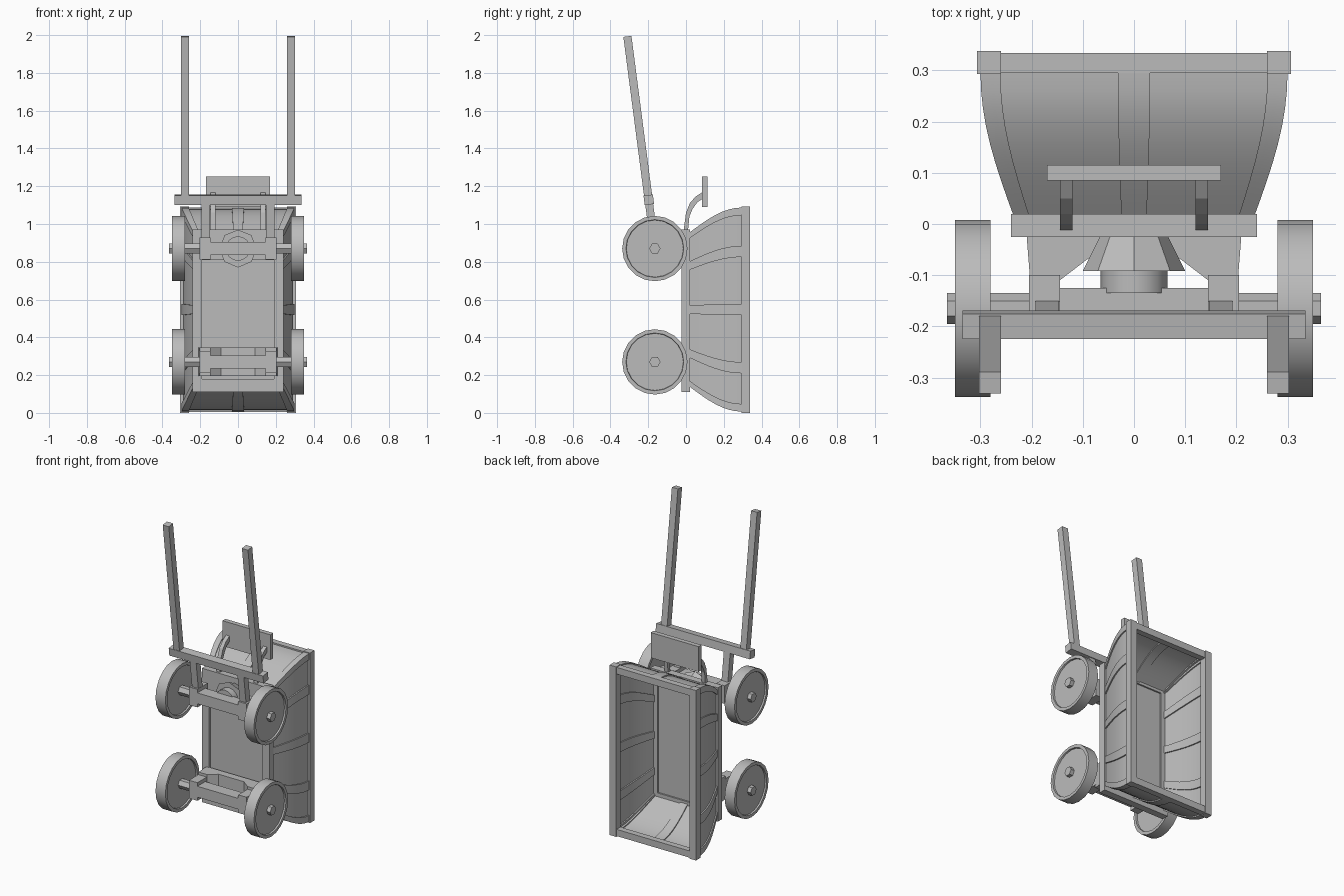
import bpy, bmesh
from math import sin, pi, atan
from mathutils import Matrix, Vector

if "Cube" in bpy.data.objects:
    bpy.data.objects.remove(bpy.data.objects["Cube"])

grey = bpy.data.materials.new("plain_grey")
grey.use_nodes = True
grey.diffuse_color = (0.5, 0.5, 0.5, 1)
grey.node_tree.nodes["Principled BSDF"].inputs["Base Color"].default_value = (0.5, 0.5, 0.5, 1)

MID = 0.547          # middle of the body along its length
AXLE_Y = -0.165
FRONT, REAR = 0.87, 0.27


def finish(name, bm, smooth=False):
    bmesh.ops.recalc_face_normals(bm, faces=bm.faces)
    mesh = bpy.data.meshes.new(name)
    bm.to_mesh(mesh)
    bm.free()
    mesh.materials.append(grey)
    ob = bpy.data.objects.new(name, mesh)
    bpy.context.collection.objects.link(ob)
    if smooth:
        bpy.ops.object.select_all(action='DESELECT')
        ob.select_set(True)
        bpy.context.view_layer.objects.active = ob
        bpy.ops.object.shade_smooth_by_angle(angle=0.6)
    return ob


def box(name, x, y, z, tilt=0.0):
    """Box from three (low, high) ranges, tilted about x at its middle."""
    bm = bmesh.new()
    centre = Vector([(a + b) / 2 for a, b in (x, y, z)])
    size = [b - a for a, b in (x, y, z)]
    bmesh.ops.create_cube(bm, size=1, matrix=Matrix.Translation(centre)
                          @ Matrix.Rotation(tilt, 4, 'X') @ Matrix.Diagonal((*size, 1)))
    return finish(name, bm)


def pair(name, x, y, z, tilt=0.0):
    box("left_" + name, x, y, z, tilt)
    box("right_" + name, (-x[1], -x[0]), y, z, tilt)


def prism(name, points, axis, low, high):
    """Outline extruded along x (points are y, z) or along z (points are x, y)."""
    bm = bmesh.new()
    place = (lambda p, h: (h, *p)) if axis == 'X' else (lambda p, h: (*p, h))
    face = bm.faces.new([bm.verts.new(place(p, low)) for p in points])
    new = bmesh.ops.extrude_face_region(bm, geom=[face])["geom"]
    move = Vector(place((0, 0), high - low))
    bmesh.ops.translate(bm, vec=move, verts=[v for v in new if isinstance(v, bmesh.types.BMVert)])
    return finish(name, bm)


def cylinder(name, r1, r2, depth, centre, axis, sides, rim=0.0):
    bm = bmesh.new()
    turn = Matrix.Rotation(pi / 2, 4, 'Y' if axis == 'X' else 'X')
    bmesh.ops.create_cone(bm, cap_ends=True, segments=sides, radius1=r1, radius2=r2,
                          depth=depth, matrix=Matrix.Translation(centre) @ turn)
    if rim:
        caps = [f for f in bm.faces if len(f.verts) > 4]
        bmesh.ops.inset_individual(bm, faces=caps, thickness=rim, depth=0)
        bmesh.ops.inset_individual(bm, faces=caps, thickness=0.002, depth=-0.01)
    return finish(name, bm, sides > 8)


def wall_strip(name, end, sign, u0, u1, outer, inner):
    """Curved slab on one flared wall, between fractions u0 and u1 of its width."""
    bm = bmesh.new()
    steps, rings = 8, []
    for i in range(steps + 1):
        t = i / steps
        flare = sin(t * pi / 2)
        hx, hz, y = 0.235 + 0.065 * flare, 0.405 + 0.135 * flare, 0.015 + 0.28 * t
        ring = []
        for u, off in ((u0, outer), (u1, outer), (u1, inner), (u0, inner)):
            if end:
                ring.append(bm.verts.new((u * hx, y, MID + sign * (hz - off))))
            else:
                ring.append(bm.verts.new((sign * (hx - off), y, MID + u * hz)))
        rings.append(ring)
    for a, b in zip(rings, rings[1:]):
        for k in range(4):
            n = (k + 1) % 4
            bm.faces.new((a[k], a[n], b[n], b[k]))
    bm.faces.new(rings[0])
    bm.faces.new(rings[-1])
    finish(name, bm, True)


# Flared walls with raised ribs
for end, sign, label in ((False, 1, "left"), (False, -1, "right"),
                         (True, 1, "upper"), (True, -1, "lower")):
    wall_strip(label + "_wall", end, sign, -0.98, 0.98, 0.008, 0.018)
    ribs = [(-0.105, 0.105)] if end else [(c - 0.055, c + 0.055) for c in (-0.57, 0, 0.57)]
    edge = 0.87 if end else 0.925
    for n, (u0, u1) in enumerate(ribs + [(-1, -edge), (edge, 1)]):
        wall_strip(f"{label}_rib_{n + 1}", end, sign, u0, u1, 0, 0.026)

# Rim around the opening
pair("rim_bar", (0.26, 0.307), (0.293, 0.338), (0, 1.092))
box("upper_rim_bar", (-0.26, 0.26), (0.295, 0.334), (1.045, 1.088))
box("lower_rim_bar", (-0.26, 0.26), (0.295, 0.334), (0.004, 0.047))

# Floor panel and its frame
box("floor", (-0.2, 0.2), (-0.008, 0.01), (0.14, 0.94))
pair("floor_side_bar", (0.19, 0.24), (-0.025, 0.02), (0.11, 0.97))
box("upper_floor_bar", (-0.19, 0.19), (-0.025, 0.02), (0.92, 0.97))
box("lower_floor_bar", (-0.19, 0.19), (-0.025, 0.02), (0.11, 0.18))

# Wheels, axles, brackets and beams
for label, z in (("front", FRONT), ("rear", REAR)):
    cylinder(label + "_axle", 0.03, 0.03, 0.73, (0, AXLE_Y, z), 'X', 6)
    for side, s in (("left", 1), ("right", -1)):
        cylinder(f"{side}_{label}_wheel", 0.173, 0.173, 0.07,
                 (s * 0.315, AXLE_Y, z), 'X', 20, rim=0.02)
    pair(label + "_axle_bracket", (0.145, 0.205), (-0.205, -0.1), (z - 0.058, z + 0.058))
    box(label + "_axle_beam", (-0.146, 0.146), (-0.205, -0.125), (z - 0.035, z + 0.035))

# Rear bolster: arched block between floor and axle
half = [(0.21, -0.02), (0.203, -0.11), (0.145, -0.11), (0.09, -0.068)]
prism("rear_bolster", half + [(-x, y) for x, y in reversed(half)], 'Z', REAR - 0.075, REAR + 0.075)

# Front turntable
cylinder("turntable_cone", 0.065, 0.1, 0.07, (0, -0.057, FRONT), 'Y', 8).data.transform(
    Matrix.Identity(4))
cylinder("turntable_pin", 0.065, 0.065, 0.05, (0, -0.11, FRONT), 'Y', 16)
box("turntable_plate", (-0.19, 0.19), (-0.024, 0), (FRONT - 0.06, FRONT + 0.06))

# Shafts and crossbar, all leaning the same way
LEAN = 0.13


def lean_pair(name, x, z0, z1, thick):
    zm = (z0 + z1) / 2
    y = -0.198 - LEAN * (zm - 1.13)
    pair(name, x, (y - thick / 2, y + thick / 2), (z0, z1), atan(LEAN))


lean_pair("shaft_arm", (0.147, 0.192), 0.88, 1.12, 0.042)
lean_pair("shaft", (0.26, 0.303), 1.11, 1.997, 0.043)
box("shaft_crossbar", (-0.335, 0.335), (-0.222, -0.172), (1.103, 1.153), atan(LEAN))

# Footboard on two curved supports
box("footboard", (-0.17, 0.17), (0.085, 0.115), (1.09, 1.252))
outer = [(-0.016, 0.94), (0.0, 1.06), (0.02, 1.11), (0.05, 1.145), (0.09, 1.17)]
inner = [(0.09, 1.135), (0.06, 1.115), (0.035, 1.08), (0.018, 1.04), (0.008, 0.94)]
for side, s in (("left", 1), ("right", -1)):
    prism(side + "_footboard_support", outer + inner, 'X', s * 0.12, s * 0.145)
